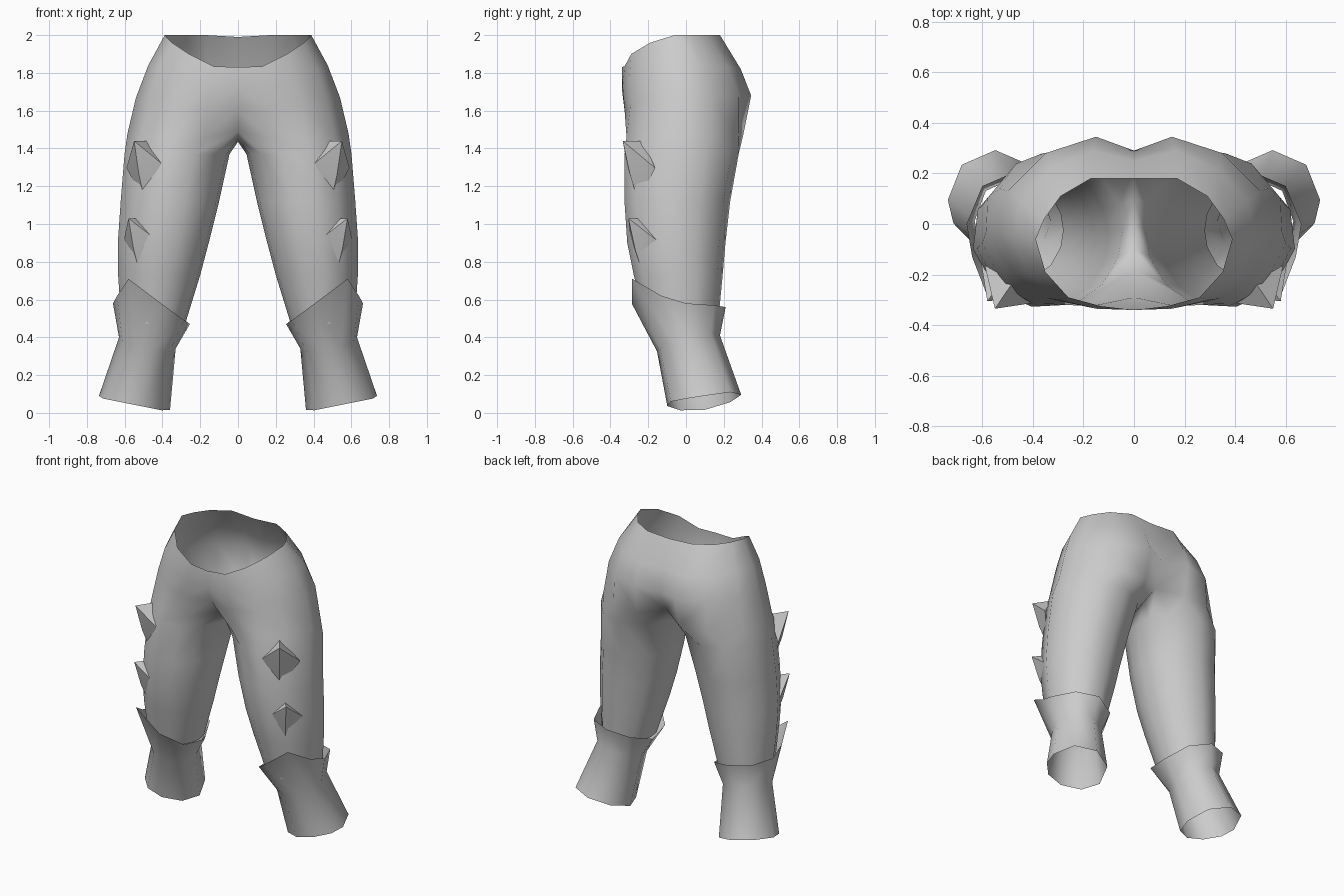
import bpy, bmesh
from math import sin, cos, radians
from mathutils import Vector

if "Cube" in bpy.data.objects:
    bpy.data.objects.remove(bpy.data.objects["Cube"])

cloth = bpy.data.materials.new("grey cloth")
cloth.diffuse_color = (0.6, 0.6, 0.6, 1)
cloth.use_nodes = True
cloth.node_tree.nodes["Principled BSDF"].inputs["Base Color"].default_value = cloth.diffuse_color


def make(name, verts, faces, sharp=180):
    """Half of a part, mirrored to the other side."""
    me = bpy.data.meshes.new(name)
    me.from_pydata(verts, [], faces)
    me.materials.append(cloth)
    ob = bpy.data.objects.new(name, me)
    bpy.context.collection.objects.link(ob)
    bm = bmesh.new()
    bm.from_mesh(me)
    bmesh.ops.recalc_face_normals(bm, faces=bm.faces)
    bm.to_mesh(me)
    bm.free()
    bpy.context.view_layer.objects.active = ob
    ob.select_set(True)
    bpy.ops.object.shade_smooth_by_angle(angle=radians(sharp))
    ob.select_set(False)
    mod = ob.modifiers.new("mirror", 'MIRROR')
    mod.use_clip = True
    mod.merge_threshold = 0.001
    return ob


# Angles round the leg: front centre, outside, back centre, then inner thigh
ANGLES = [-135, -110, -80, -50, -10, 25, 60, 95, 135, 160, 180, -160]


def leg_ring(inner, outer, front, back, z):
    cx, rx = (inner + outer) / 2, (outer - inner) / 2
    cy, ry = (front + back) / 2, (back - front) / 2
    return [(cx + rx * cos(radians(a)), cy + ry * sin(radians(a)), z) for a in ANGLES]


def bridge(a, b, n, closed):
    return [(a + i, a + (i + 1) % n, b + (i + 1) % n, b + i)
            for i in range(n if closed else n - 1)]


# Trousers: open half rings over the hips, closed rings down the leg
waist = [(0, -.34, 1.83), (.13, -.325, 1.835), (.26, -.29, 1.9), (.35, -.19, 1.96), (.388, -.06, 2),
         (.355, .02, 2), (.29, .11, 2), (.17, .18, 2), (0, .18, 1.99)]
hip = [(0, -.34, 1.72), (.15, -.335, 1.72), (.3, -.3, 1.76), (.42, -.2, 1.82), (.475, -.05, 1.84),
       (.45, .09, 1.84), (.33, .22, 1.83), (.16, .29, 1.82), (0, .25, 1.82)]
seat = [(0, -.29, 1.6), (.17, -.325, 1.6), (.34, -.295, 1.62), (.47, -.2, 1.66), (.54, -.03, 1.67),
        (.5, .13, 1.68), (.35, .28, 1.68), (.15, .345, 1.68), (0, .29, 1.66)]
crotch = [(0, -.18, 1.49), (.17, -.315, 1.46), (.36, -.315, 1.46), (.51, -.21, 1.47), (.585, -.03, 1.48),
          (.53, .14, 1.48), (.36, .28, 1.48), (.16, .305, 1.48), (0, .21, 1.51),
          (0, .1, 1.46), (0, 0, 1.435), (0, -.1, 1.45)]
legs = [leg_ring(.045, .605, -.33, .28, 1.37), leg_ring(.10, .625, -.33, .235, 1.12),
        leg_ring(.155, .64, -.315, .21, .9), leg_ring(.20, .638, -.28, .195, .73),
        leg_ring(.28, .62, -.22, .17, .47)]
verts = waist + hip + seat + crotch
faces = []
for i in range(3):
    faces += bridge(i * 9, i * 9 + 9, 9, False)
for ring in legs:
    start = len(verts)
    verts += ring
    faces += bridge(start - 12, start, 12, True)
make("trousers", verts, faces)

# Flared cuff: slanted top edge with a raised outer front peak
top = [(.58, -.285, .71), (.64, -.13, .62), (.662, 0, .58), (.6, .15, .57), (.46, .21, .56),
       (.32, .15, .52), (.255, 0, .47), (.285, -.18, .49), (.4, -.285, .575)]
directions = [-63, -28, 0, 45, 90, 135, 180, 220, 260]
ankle, hem = [], []
for a in directions:
    c, s = cos(radians(a)), sin(radians(a))
    x, y = .48 + .15 * c, .012 + .168 * s
    ankle.append((x, y, .37 + .03 * c + .04 * s))
    x, y = .548 + .188 * c, .095 + .197 * s
    hem.append((x, y, .005 + .2 * (x - .36) + max(0, .22 * (y - .05))))
make("cuff", top + ankle + hem, bridge(0, 9, 9, True) + bridge(9, 18, 9, True))


# Thorns on the outer front of the thigh, flat on top and sloping down
def thorn(name, tip, axis, height):
    tip = Vector(tip)
    out = (tip - Vector((axis[0], axis[1], tip.z))).normalized()
    side = Vector((-out.y, out.x, 0))
    back = tip - out * .13
    left = tip - out * .12 - side * .13 - Vector((0, 0, height * .45))
    right = tip - out * .12 + side * .13 - Vector((0, 0, height * .45))
    mid = tip - out * .045 - Vector((0, 0, height * .55))
    low = tip - out * .1 - Vector((0, 0, height))
    make(name, [tip, back, left, right, mid, low],
         [(0, 1, 2), (0, 3, 1), (0, 2, 4), (0, 4, 3), (4, 2, 5), (4, 5, 3)], 60)


thorn("upper_thorn", (.55, -.335, 1.44), (.35, -.04), .32)
thorn("lower_thorn", (.58, -.305, 1.03), (.38, -.05), .3)
